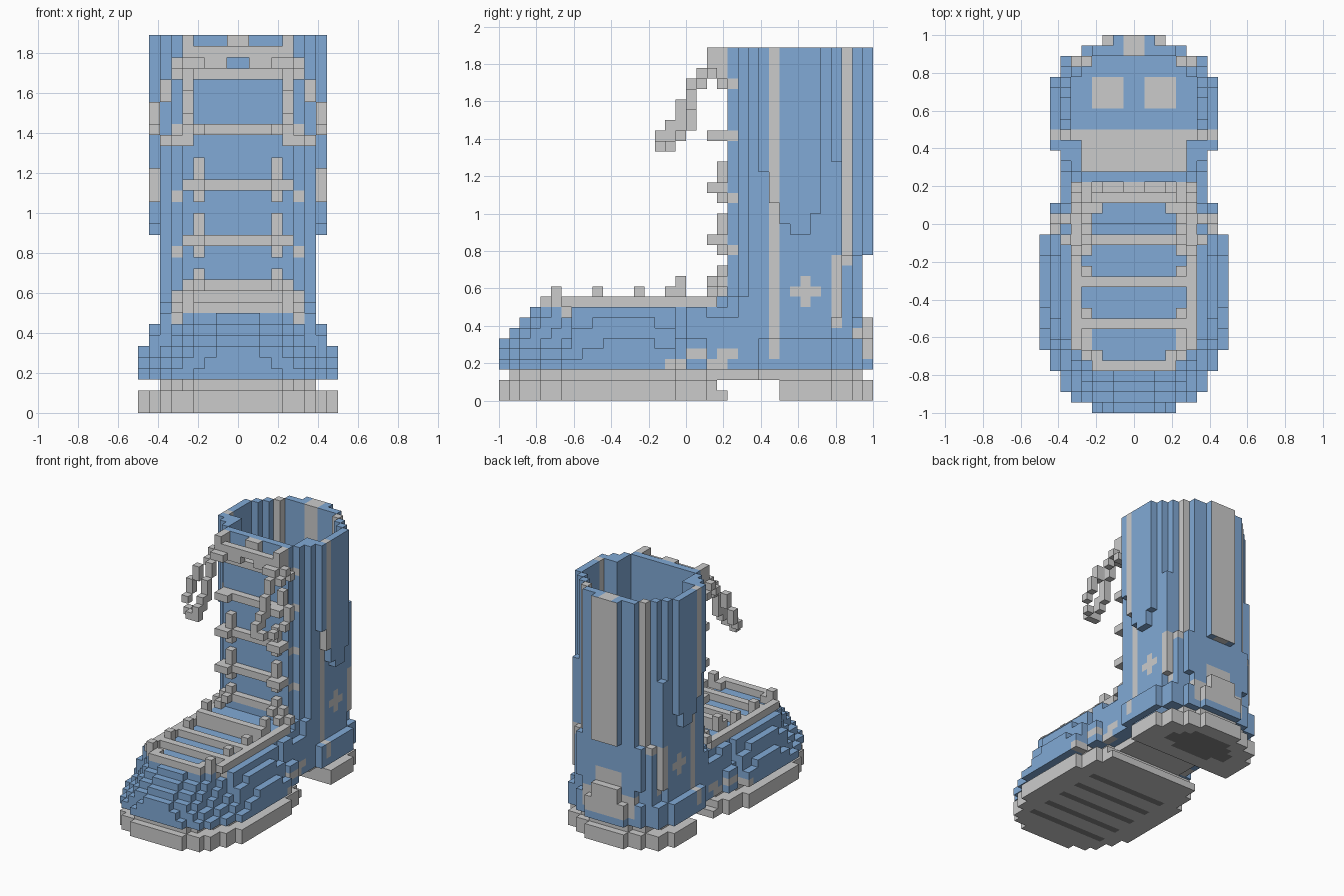
import bpy
import bmesh
from mathutils import Vector

U = 1 / 18  # edge of one block
if "Cube" in bpy.data.objects:
    bpy.data.objects.remove(bpy.data.objects["Cube"])


def make_material(name, rgb):
    mat = bpy.data.materials.new(name)
    mat.use_nodes = True
    mat.diffuse_color = (*rgb, 1)
    mat.node_tree.nodes["Principled BSDF"].inputs["Base Color"].default_value = (*rgb, 1)
    return mat


MATERIALS = [make_material("denim blue", (0.22, 0.4, 0.67)),
             make_material("light grey", (0.6, 0.6, 0.6)),
             make_material("tread grey", (0.24, 0.24, 0.24))]
BLUE, GREY, TREAD = range(3)
AXES = [Vector(v) for v in ((1, 0, 0), (0, 1, 0), (0, 0, 1))]


def side(x):
    """Block distance from the middle plane, equal on both sides."""
    return x if x >= 0 else -1 - x


def build(name, cells, paint):
    """Make a mesh of the exposed block faces; paint(a, y, z, normal) picks the colour."""
    bm = bmesh.new()
    corners = {}

    def corner(p):
        key = tuple(round(c) for c in p)
        if key not in corners:
            corners[key] = bm.verts.new(Vector(key) * U)
        return corners[key]

    for cell in sorted(cells):
        base = Vector(cell)
        for i, axis in enumerate(AXES):
            s, t = AXES[(i + 1) % 3], AXES[(i + 2) % 3]
            for sign in (-1, 1):
                if tuple(int(c) for c in base + axis * sign) in cells:
                    continue
                o = base + axis * (sign > 0)
                ring = [o, o + s, o + s + t, o + t]
                face = bm.faces.new([corner(p) for p in ring[::sign]])
                face.material_index = paint(side(cell[0]), cell[1], cell[2], axis * sign)
    mesh = bpy.data.meshes.new(name)
    bm.to_mesh(mesh)
    bm.free()
    for mat in MATERIALS:
        mesh.materials.append(mat)
    obj = bpy.data.objects.new(name, mesh)
    bpy.context.collection.objects.link(obj)


def row(half, y, z):
    return {(x, y, z) for x in range(-half, half)}


def pair(a, y, z):
    return {(a, y, z), (-1 - a, y, z)}


# Outline of the boot seen from above: (last block row, half width)
STEPS = [(-18, 4), (-17, 6), (-15, 7), (-13, 8), (-2, 9), (1, 8),
         (6, 7), (13, 8), (15, 7), (16, 5), (17, 3)]


def outline(y):
    if y < -18 or y > 17:
        return 0
    return next(half for last, half in STEPS if y <= last)


def all_grey(a, y, z, n):
    return GREY


# Outsole and heel block with dark treads underneath
HEEL_TREAD = {11: 3, 12: 5, 13: 5, 14: 4, 15: 3}


def sole_paint(a, y, z, n):
    if n.z < 0 and z == 0:
        bar = -15 < y < 0 and (y + 14) % 3 == 0 and a < 6
        return TREAD if bar or a < HEEL_TREAD.get(y, 0) else GREY
    return GREY


for name, rows in (("front_sole", range(-18, 4)), ("heel_block", range(9, 18))):
    cells = set()
    for y in rows:
        for z in (0, 1):
            if y != 3 or z == 0:
                cells |= row(outline(y), y, z)
    build(name, cells, sole_paint)


# Recessed welt, which is also the inner floor
def welt_paint(a, y, z, n):
    if n.z > 0 and y > 8:
        return GREY if 11 <= y <= 13 and 1 <= a < 4 else BLUE
    return GREY


welt = set()
for y in range(-17, 17):
    welt |= row(max(outline(y) - 2, 3), y, 2)
build("welt", welt, welt_paint)


# Upper: stepped foot, ankle and hollow shaft
TOE_INSET = {3: 0, 4: 1, 5: 2, 6: 2, 7: 2, 8: 2}
FOOT_INSET = {3: 0, 4: 0, 5: 0, 6: 1, 7: 1, 8: 2}
BULGE = {3: (-12, -2), 4: (-10, -2), 5: (-8, -4), 6: (-11, -2), 7: (-9, -4), 8: (-12, -1)}
ANKLE = {4: 5, 5: 6, 15: 6, 16: 5, 17: 0}
SHAFT = {4: 5, 5: 6, 15: 5, 16: 4, 17: 2}
CUFF_START = {7: 22, 8: 19, 9: 17, 10: 16, 11: 16, 12: 18}


def foot_half(y, z):
    if y < -11:
        return outline(y - max(0, z - 5)) - TOE_INSET[z]
    if y < 0:
        first, last = BULGE[z]
        return outline(y) - FOOT_INSET[z] - (not first <= y <= last)
    if 2 <= y <= 6:
        return 7 if z < 8 else 6
    return outline(y) - min(FOOT_INSET[z], 1)


def upper_half(y, z):
    if z < 8 or (z == 8 and y < 4):
        return foot_half(y, z)
    if y < 4:
        tongue = (z == 9 and y >= 0) or (z == 10 and y == 3)
        return 5 if tongue else 0
    if y in CUFF_START:
        return 8 if z >= CUFF_START[y] else 7
    if y == 14:
        return 7 if z < 23 else 6
    low_flare = z < 10 and y < 6
    return min((ANKLE if z < 14 else SHAFT).get(y, 7) + low_flare, 7)


def cavity_half(y, z):
    if not 5 <= y <= 15:
        return 0
    limit = 5 if y < 8 else {14: 5, 15: 4}.get(y, 7)
    return min(limit, upper_half(y, z) - 1)


def upper_paint(a, y, z, n):
    side_seam = y == 8 and z >= 4 and a >= 5
    rear_seam = (y == 15 and z >= 13 and a in (4, 5)) or (y == 14 and 7 <= z < 14 and a >= 5)
    back_strip = y >= 16 and z >= 14 and a < (2 if y == 17 and n.y > 0 else 1)
    heel_cup = y >= 15 and 3 < z < 10 and a < (4 if z < 7 else 2) and n.y >= 0
    star = a >= 6 and abs(y - 11) + abs(z - 10) <= 1
    eyelet = z in (14, 19, 25, 30) and ((y == 4 and a == 4 and n.x != 0)
                                        or (y == 5 and a == 5 and n.y < 0))
    if a >= 6:
        scuff = (z == 4 and y in (0, 1, 3, 4)) or (z == 3 and y in (-2, -1, 2, 3))
    else:
        scuff = a >= 4 and z == 8 and -12 <= y <= -10
    if side_seam or rear_seam or back_strip or heel_cup or star or eyelet or scuff:
        return GREY
    return BLUE


upper = set()
for z in range(3, 34):
    for y in range(-18, 18):
        if upper_half(y, z) > 0:
            upper |= row(upper_half(y, z), y, z)
            upper -= row(cavity_half(y, z), y, z)
build("boot_upper", upper, upper_paint)

# Raised rim around the lacing on the foot
rim = pair(4, -13, 9) | pair(3, -13, 9)
for y in range(-12, 3):
    rim |= pair(5, y, 9)
for y in (2, 3):
    rim |= pair(4, y, 10) | pair(5, y, 10 if y == 3 else 9)
build("lace_rim", rim, all_grey)

# Foot laces: cross bars with a small post behind each end
foot_laces = row(5, -2, 10) | row(5, -2, 9) | row(5, 3, 11)
for y in (-14, -10, -6):
    foot_laces |= row(4 if y == -14 else 5, y, 9)
for y in (-13, -9, -5):
    foot_laces |= pair(4, y, 10) | pair(4, y, 9)
for z in (9, 10, 11):
    foot_laces |= pair(4, -1, z)
build("foot_laces", foot_laces, all_grey)

# Shaft laces: cross bars, upright posts and a knob on each post
shaft_laces = pair(3, 3, 12) | pair(3, 2, 11)
for z in (15, 20, 25, 30):
    shaft_laces |= row(6 if z == 30 else 5, 3, z)
    if z < 25:
        for k in range(-1, 3):
            shaft_laces |= pair(3, 3, z + k)
    if z < 30:
        shaft_laces |= pair(3, 2, z) | pair(4, 2, z)
build("shaft_laces", shaft_laces, all_grey)

# Bow: knot at the top and two hanging strands on each side
knot = row(1, 3, 33) | row(1, 3, 32) | row(4, 2, 32) | pair(3, 1, 31)
for a in (1, 2, 3, 4):
    knot |= pair(a, 3 if a > 2 else 2, 31)
build("bow_knot", knot, all_grey)
DROOP = {33: (2, 3), 32: (2, 3), 31: (1, 2), 30: (0, 1), 29: (0, 0), 28: (-1, 0),
         27: (-1, 0), 26: (-2, 0), 25: (-3, -1), 24: (-3, -2)}
bow = pair(4, 3, 33) | pair(4, 3, 32) | pair(5, -3, 24)
for z, (near, far) in DROOP.items():
    outer = 5 if z >= 30 else 6 if z in (24, 28, 29) else 7
    for y in range(near, max(near + 1, far)):
        bow |= pair(4, y, z)
    if z < 32:
        bow |= pair(outer, far, z)
build("bow_strands", bow, all_grey)
